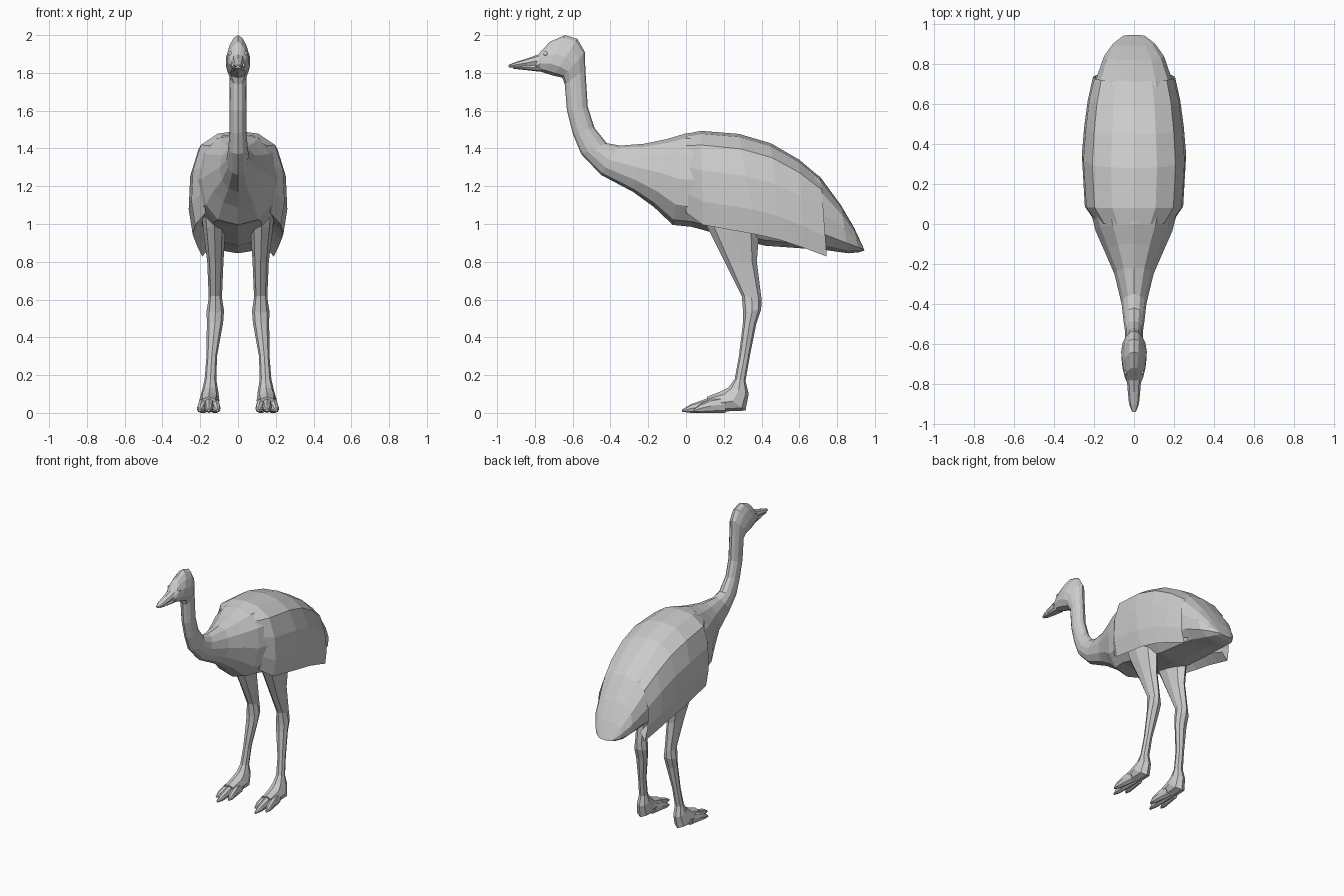
import bpy, bmesh, math


def mesh_object(name, rows, closed=True):
    """Skin rows of points into a faceted surface; closed rows are capped."""
    bm = bmesh.new()
    vs = [[bm.verts.new(p) for p in row] for row in rows]
    n = len(vs[0])
    for a, b in zip(vs, vs[1:]):
        for i in range(n if closed else n - 1):
            j = (i + 1) % n
            bm.faces.new((a[i], a[j], b[j], b[i]))
    if closed:
        bm.faces.new(vs[0])
        bm.faces.new(vs[-1])
    bmesh.ops.recalc_face_normals(bm, faces=bm.faces)
    me = bpy.data.meshes.new(name)
    bm.to_mesh(me)
    bm.free()
    ob = bpy.data.objects.new(name, me)
    bpy.context.collection.objects.link(ob)
    return ob


def ring(ty, tz, by, bz, w, cx=0.0, e=1.0, skew=0.0, sides=12):
    """Rounded section between a top (y, z) and bottom (y, z) point, half width w."""
    pts = []
    for i in range(sides):
        a = 2 * math.pi * i / sides
        c, s = math.cos(a), math.sin(a)
        v = math.copysign(abs(c) ** e, c)
        u = math.copysign(abs(s) ** e, s) * (1 - skew * c)
        pts.append((cx + u * w, (ty + by) / 2 + v * (ty - by) / 2,
                    (tz + bz) / 2 + v * (tz - bz) / 2))
    return pts


# Head and neck: back/top point, front/under point, half width
neck = [
    (-0.785, 1.895, -0.80, 1.815, 0.034),
    (-0.72, 1.965, -0.785, 1.812, 0.046),
    (-0.64, 2.00, -0.75, 1.80, 0.058),
    (-0.575, 1.98, -0.70, 1.785, 0.064),
    (-0.535, 1.91, -0.655, 1.775, 0.057),
    (-0.533, 1.82, -0.642, 1.74, 0.045),
    (-0.52, 1.62, -0.63, 1.60, 0.044),
    (-0.485, 1.51, -0.60, 1.48, 0.044),
    (-0.42, 1.428, -0.555, 1.37, 0.052),
]
rows = [ring(*s, skew=0.28 if i < 5 else 0) for i, s in enumerate(neck)]

# Trunk, continuing the neck back to the tail tip
trunk = [
    (-0.35, 1.415, -0.45, 1.26, 0.062),
    (-0.22, 1.425, -0.28, 1.17, 0.098),
    (-0.10, 1.45, -0.17, 1.09, 0.148),
    (0.0, 1.48, -0.07, 0.995, 0.192),
    (0.08, 1.485, 0.03, 0.985, 0.215),
    (0.28, 1.465, 0.23, 0.93, 0.228),
    (0.45, 1.415, 0.42, 0.885, 0.22),
    (0.60, 1.327, 0.60, 0.872, 0.208),
    (0.71, 1.25, 0.74, 0.862, 0.19),
    (0.82, 1.10, 0.86, 0.845, 0.15),
    (0.89, 0.98, 0.915, 0.85, 0.105),
    (0.937, 0.88, 0.945, 0.86, 0.055),
]
rows += [ring(*s, e=max(0.8, 1 - 0.05 * i)) for i, s in enumerate(trunk)]
mesh_object("body_neck_head", rows)

# Beak halves
mesh_object("upper_beak", [ring(*s, sides=8) for s in (
    (-0.77, 1.902, -0.78, 1.83, 0.036), (-0.84, 1.877, -0.84, 1.83, 0.031),
    (-0.90, 1.858, -0.90, 1.829, 0.025), (-0.94, 1.842, -0.937, 1.828, 0.01))])
mesh_object("lower_beak", [ring(*s, sides=8) for s in (
    (-0.77, 1.85, -0.77, 1.806, 0.036), (-0.84, 1.842, -0.84, 1.814, 0.029),
    (-0.915, 1.836, -0.915, 1.822, 0.017))])

# Feathered mantle with folded wings: top point, lower edge, half width
mantle = [
    (0.0, 1.477, 0.0, 1.06, 0.186),
    (0.08, 1.493, 0.09, 0.995, 0.246),
    (0.28, 1.477, 0.37, 0.945, 0.261),
    (0.45, 1.427, 0.50, 0.915, 0.249),
    (0.60, 1.34, 0.62, 0.875, 0.232),
    (0.715, 1.243, 0.745, 0.828, 0.205),
]
# Half section as (width, height) fractions, from the tucked-in lower lip upward
half = [(0.70, 0.13), (0.92, 0), (1, 0.25), (0.97, 0.58), (0.80, 0.85), (0.44, 0.97)]
section = half + [(0, 1)] + [(-f, h) for f, h in reversed(half)]
ob = mesh_object("feather_mantle", [
    [(f * w, by + (ty - by) * h, bz + (tz - bz) * h) for f, h in section]
    for ty, tz, by, bz, w in mantle], closed=False)

# Legs: front point, back point, half width, centre x
leg = [
    (0.08, 1.10, 0.39, 1.06, 0.07, 0.125),
    (0.11, 0.99, 0.385, 0.93, 0.058, 0.125),
    (0.205, 0.80, 0.375, 0.80, 0.043, 0.12),
    (0.295, 0.62, 0.40, 0.60, 0.035, 0.12),
    (0.303, 0.53, 0.398, 0.55, 0.046, 0.12),
    (0.302, 0.48, 0.372, 0.47, 0.043, 0.122),
    (0.28, 0.30, 0.338, 0.30, 0.028, 0.139),
    (0.258, 0.18, 0.315, 0.17, 0.031, 0.146),
    (0.225, 0.135, 0.332, 0.10, 0.043, 0.148),
    (0.18, 0.112, 0.315, 0.012, 0.054, 0.152),
    (0.11, 0.085, 0.13, 0.005, 0.048, 0.154),
]

for side, sx in (("right", -1), ("left", 1)):
    mesh_object(side + "_leg", [ring(*s[:5], cx=sx * s[5], sides=8) for s in leg])

    # Three toes fanning from the foot pad
    for toe, x0, x1, tip in (("inner", 0.132, 0.108, 0.045),
                             ("middle", 0.152, 0.155, -0.02),
                             ("outer", 0.174, 0.203, 0.04)):
        rows = []
        for t, top, w in ((0.0, 0.09, 0.03), (0.45, 0.075, 0.026),
                          (0.8, 0.046, 0.021), (1.0, 0.018, 0.007)):
            y = 0.21 + (tip - 0.21) * t
            rows.append(ring(y, top, y, 0.0 if t < 1 else 0.006, w,
                             cx=sx * (x0 + (x1 - x0) * t), sides=8))
        mesh_object(f"{side}_{toe}_toe", rows)

    # Eye
    bpy.ops.mesh.primitive_uv_sphere_add(segments=10, ring_count=6, radius=0.013,
                                         location=(sx * 0.038, -0.742, 1.90))
    bpy.context.object.name = side + "_eye"
